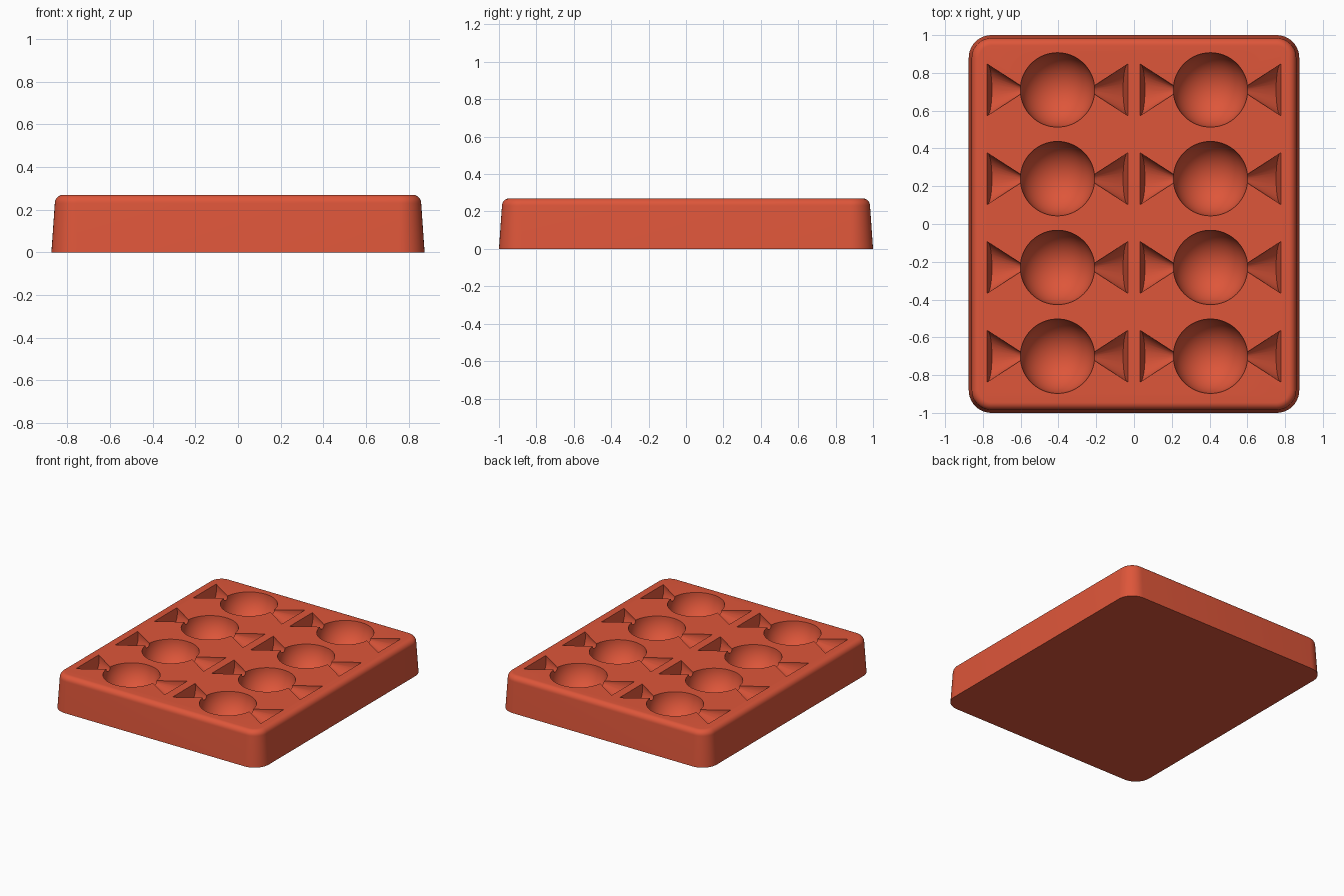
import bpy, bmesh
from math import sin, cos, pi, radians
from mathutils import Matrix, Vector

if "Cube" in bpy.data.objects:
    bpy.data.objects.remove(bpy.data.objects["Cube"], do_unlink=True)

TOP = 0.27
red = bpy.data.materials.new("warm_red")
red.use_nodes = True
colour = (0.73, 0.093, 0.042, 1)
red.diffuse_color = colour
red.node_tree.nodes["Principled BSDF"].inputs["Base Color"].default_value = colour


def make_object(name, bm):
    bmesh.ops.recalc_face_normals(bm, faces=bm.faces)
    mesh = bpy.data.meshes.new(name)
    bm.to_mesh(mesh)
    bm.free()
    mesh.materials.append(red)
    obj = bpy.data.objects.new(name, mesh)
    bpy.context.collection.objects.link(obj)
    return obj


def bridge(bm, a, b):
    for i in range(len(a)):
        j = (i + 1) % len(a)
        bm.faces.new((a[i], a[j], b[j], b[i]))


def rounded_ring(bm, inset, z, radius=0.12, steps=10):
    """Rounded rectangle loop, drawn in from the base outline by inset."""
    r = radius - inset
    ring = []
    for k, (sx, sy) in enumerate(((1, 1), (-1, 1), (-1, -1), (1, -1))):
        cx, cy = sx * (0.875 - radius), sy * (1 - radius)
        for i in range(steps + 1):
            a = (k + i / steps) * pi / 2
            ring.append(bm.verts.new((cx + r * cos(a), cy + r * sin(a), z)))
    return ring


# Tray body: tapered wall with a rounded upper rim
FILLET, DRAFT = 0.04, 0.016
levels = [(0, 0)]
for i in range(9):
    a = i / 8 * pi / 2
    levels.append((DRAFT + FILLET * (1 - cos(a)), TOP - FILLET * (1 - sin(a))))
bm = bmesh.new()
rings = [rounded_ring(bm, inset, z) for inset, z in levels]
for low, high in zip(rings, rings[1:]):
    bridge(bm, low, high)
bm.faces.new(rings[0])
bm.faces.new(rings[-1])
tray = make_object("candy_mould_tray", bm)

# Cutters: round bowls, and a flared wrapper end on either side of each
bowls, wrappers = bmesh.new(), bmesh.new()


def add_wrapper(bm, cx, cy, side, sides=40):
    """Cone lying in the top surface, its flared end leaning inward below."""
    tip = bm.verts.new((cx + side * 0.16, cy, TOP))
    rim = []
    for i in range(sides):
        a = (i + 0.5) / sides * 2 * pi
        lean = 0.025 * sin(a)
        rim.append(bm.verts.new((cx + side * (0.372 + lean),
                                 cy + 0.137 * cos(a), TOP + 0.13 * sin(a))))
    for i in range(sides):
        bm.faces.new((tip, rim[i], rim[(i + 1) % sides]))
    bm.faces.new(rim)


for cx in (-0.405, 0.405):
    for row in range(4):
        cy = 0.71 - 0.47 * row
        bmesh.ops.create_uvsphere(bowls, u_segments=64, v_segments=32, radius=0.197,
                                  matrix=Matrix.Translation(Vector((cx, cy, TOP + 0.001))))
        for side in (-1, 1):
            add_wrapper(wrappers, cx, cy, side)

# Carve the hollows
bpy.context.view_layer.objects.active = tray
for name, bm in (("bowl_cutter", bowls), ("wrapper_cutter", wrappers)):
    cutter = make_object(name, bm)
    cutter.hide_render = True
    mod = tray.modifiers.new(name, "BOOLEAN")
    mod.operation, mod.solver, mod.object = "DIFFERENCE", "EXACT", cutter
    bpy.ops.object.modifier_apply(modifier=mod.name)
    bpy.data.objects.remove(cutter, do_unlink=True)

bpy.ops.object.select_all(action="DESELECT")
tray.select_set(True)
bpy.ops.object.shade_smooth_by_angle(angle=radians(30))
